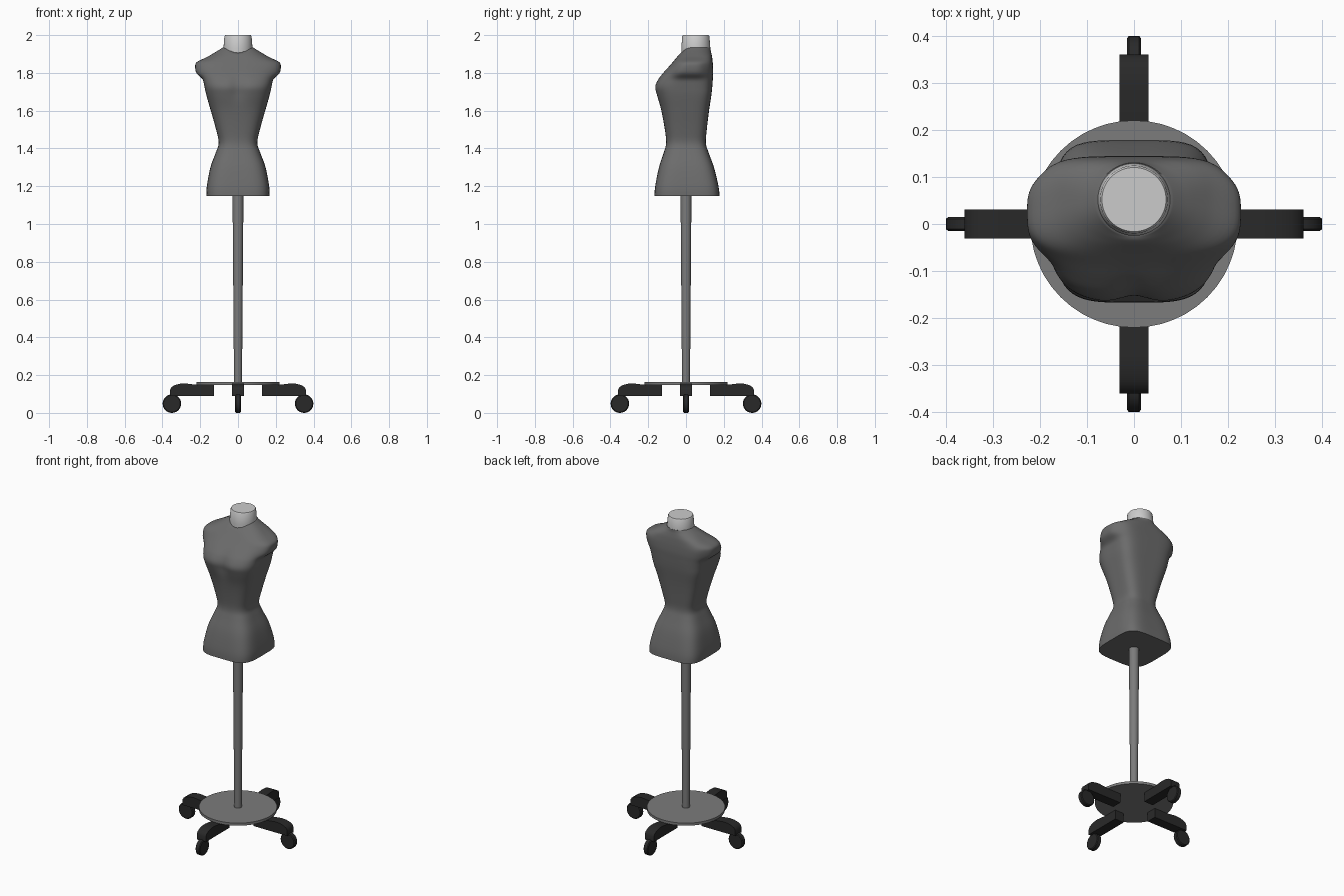
import bpy, bmesh
from math import sin, cos, pi, exp, radians
from mathutils import Matrix

if "Cube" in bpy.data.objects:
    bpy.data.objects.remove(bpy.data.objects["Cube"])


def material(name, v):
    m = bpy.data.materials.new(name)
    m.diffuse_color = (v, v, v, 1)
    m.use_nodes = True
    m.node_tree.nodes["Principled BSDF"].inputs["Base Color"].default_value = m.diffuse_color
    return m


FABRIC, METAL = material("grey_fabric", 0.15), material("grey_metal", 0.2)
BLACK, PALE = material("black_plastic", 0.022), material("pale_cap", 0.55)


def finish(bm, name, mat, angle=35):
    bmesh.ops.recalc_face_normals(bm, faces=bm.faces)
    me = bpy.data.meshes.new(name)
    bm.to_mesh(me)
    bm.free()
    ob = bpy.data.objects.new(name, me)
    bpy.context.collection.objects.link(ob)
    me.materials.append(mat)
    bpy.ops.object.select_all(action='DESELECT')
    ob.select_set(True)
    bpy.context.view_layer.objects.active = ob
    bpy.ops.object.shade_smooth_by_angle(angle=radians(angle))
    return ob


def loft(bm, loops):
    rings = [[bm.verts.new(p) for p in loop] for loop in loops]
    n = len(rings[0])
    for a, b in zip(rings, rings[1:]):
        for i in range(n):
            j = (i + 1) % n
            bm.faces.new((a[i], a[j], b[j], b[i]))
    bm.faces.new(rings[0][::-1])
    bm.faces.new(rings[-1])


def lathe(name, profile, mat, y=0, seg=32):
    bm = bmesh.new()
    loft(bm, [[(r * cos(2 * pi * i / seg), y + r * sin(2 * pi * i / seg), z)
               for i in range(seg)] for r, z in profile])
    return finish(bm, name, mat)


# Torso sections: z, half width, front y, back y, front and back squareness, neckline dip
SECTIONS = [
    (1.147, .167, -.167, .178, 4, 4.5, 0),
    (1.20, .165, -.163, .172, 4, 4.5, 0),
    (1.30, .146, -.143, .148, 3.6, 4, 0),
    (1.38, .117, -.117, .119, 3.2, 3.5, 0),
    (1.43, .102, -.105, .105, 3, 3.5, 0),
    (1.50, .116, -.112, .110, 3, 3.8, 0),
    (1.60, .144, -.131, .122, 3, 4, 0),
    (1.68, .167, -.156, .134, 3, 4.5, 0),
    (1.725, .177, -.166, .139, 3, 4.5, 0),
    (1.765, .185, -.150, .142, 3, 4.5, 0),
    (1.80, .193, -.122, .144, 3, 4.5, 0),
    (1.835, .197, -.090, .143, 3, 4.5, 0),
    (1.86, .192, -.068, .141, 3, 4, 0),
    (1.885, .160, -.051, .138, 2.8, 3.5, .005),
    (1.905, .128, -.040, .134, 2.4, 2.8, .012),
    (1.92, .103, -.033, .131, 2.2, 2.3, .020),
    (1.935, .080, -.027, .130, 2, 2, .032),
]


def spline(rows, t):
    i = min(int(t), len(rows) - 2)
    f = t - i
    a, b, c, d = (rows[max(0, min(len(rows) - 1, k))] for k in (i - 1, i, i + 1, i + 2))
    return [q + .5 * f * (r - p + f * (2 * p - 5 * q + 4 * r - s + f * (3 * (q - r) + s - p)))
            for p, q, r, s in zip(a, b, c, d)]


def section(row, seg=96):
    z, w, yf, yb, nf, nb, dip = row
    yc, h = (yf + yb) / 2, (yb - yf) / 2
    stub = .03 * exp(-((z - 1.825) / .047) ** 4)
    cleft = .014 * exp(-((z - 1.72) / .07) ** 2)
    pts = []
    for i in range(seg):
        c, s = cos(2 * pi * i / seg), sin(2 * pi * i / seg)
        n = nb if s > 0 else nf
        r = (abs(c) ** n + abs(s) ** n) ** (-1 / n)
        x, y = w * r * c, yc + h * r * s
        # Arm stubs on the sides, hollow between the bust
        x += stub * exp(-((y - .015) / .085) ** 4) * min(1, max(-1, 1.5 * c))
        if s < 0:
            y += cleft * exp(-(x / .04) ** 2)
        pts.append((x, y, z - dip * max(0, -s) ** 3))
    return pts


bm = bmesh.new()
steps = (len(SECTIONS) - 1) * 4
loft(bm, [section(spline(SECTIONS, k / 4)) for k in range(steps + 1)])
finish(bm, "torso", FABRIC, 50)

# Neck cap, pole and base plate
lathe("neck", [(.074, 1.87), (.077, 1.93), (.072, 1.993), (.068, 2.0)], PALE, .052, 48)
lathe("pole", [(.021, .15), (.029, 1.16)], METAL)
lathe("base_plate", [(.22, .148), (.22, .164)], METAL, 0, 48)


# Four legs with casters
LEG = [(.127, .09), (.36, .09), (.36, .122), (.352, .137), (.335, .147),
       (.31, .154), (.28, .156), (.22, .149), (.127, .149)]
for k, side in enumerate(("right", "back", "left", "front")):
    turn = Matrix.Rotation(k * pi / 2, 4, 'Z')
    bm = bmesh.new()
    loft(bm, [[(x, y, z) for x, z in LEG] for y in (-.031, .031)])
    bm.transform(turn)
    finish(bm, side + "_leg", BLACK)
    bm = bmesh.new()
    wheel = [(.044, -.015), (.049, -.011), (.049, .011), (.044, .015)]
    loft(bm, [[(.35 + r * cos(2 * pi * i / 28), y, .049 + r * sin(2 * pi * i / 28))
               for i in range(28)] for r, y in wheel])
    bm.transform(turn)
    finish(bm, side + "_caster", BLACK)
